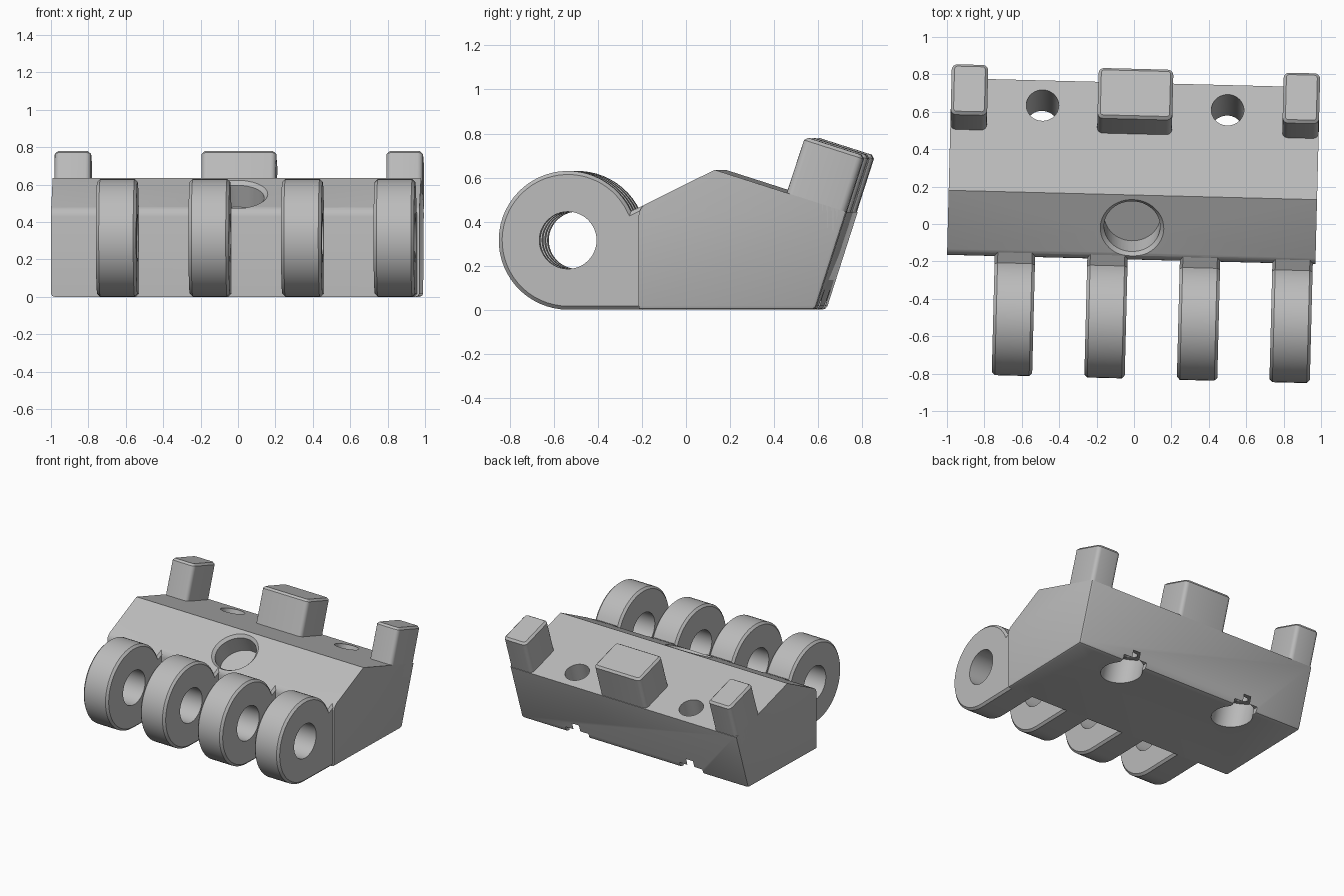
import bpy, bmesh, math
from mathutils import Matrix, Vector

if "Cube" in bpy.data.objects:
    bpy.data.objects.remove(bpy.data.objects["Cube"])

GREY = bpy.data.materials.new("plain_grey")
GREY.diffuse_color = (0.5, 0.5, 0.5, 1)
GREY.use_nodes = True
GREY.node_tree.nodes["Principled BSDF"].inputs["Base Color"].default_value = GREY.diffuse_color
TILT = math.atan(0.32)          # lean of the rear wall and the pegs
SLOPE = math.atan(0.495)        # pitch of the front ramp
YAW = Matrix.Rotation(math.radians(-1.45), 4, 'Z') @ Matrix.Translation((-0.01, 0, 0))


def finish(bm, name):
    bmesh.ops.recalc_face_normals(bm, faces=bm.faces[:])
    me = bpy.data.meshes.new(name)
    bm.to_mesh(me)
    bm.free()
    ob = bpy.data.objects.new(name, me)
    bpy.context.collection.objects.link(ob)
    me.materials.append(GREY)
    return ob


def extrude_x(profile, x0, x1):
    """Extrude a (y, z) profile along x."""
    bm = bmesh.new()
    f = bm.faces.new([bm.verts.new((x0, y, z)) for y, z in profile])
    g = bmesh.ops.extrude_face_region(bm, geom=[f])["geom"]
    bmesh.ops.translate(bm, verts=[v for v in g if isinstance(v, bmesh.types.BMVert)],
                        vec=(x1 - x0, 0, 0))
    bmesh.ops.recalc_face_normals(bm, faces=bm.faces[:])
    return bm


def bevel(bm, rule, width, segments=1):
    edges = [e for e in bm.edges if rule(*[v.co for v in e.verts])]
    bmesh.ops.bevel(bm, geom=edges, offset=width, segments=segments,
                    profile=0.5, affect='EDGES')


def cylinder(top, axis, r0, r1, depth):
    """Cylinder or cone whose r0 end sits at top and which runs along axis."""
    bm = bmesh.new()
    bmesh.ops.create_cone(bm, cap_ends=True, segments=48, radius1=r0, radius2=r1, depth=depth)
    bmesh.ops.translate(bm, verts=bm.verts[:], vec=(0, 0, depth / 2))
    rot = Vector((0, 0, 1)).rotation_difference(Vector(axis)).to_matrix().to_4x4()
    bmesh.ops.transform(bm, matrix=Matrix.Translation(top) @ rot, verts=bm.verts[:])
    return finish(bm, "cutter")


def cut(ob, cutter):
    cutter.hide_render = True
    m = ob.modifiers.new("cut", 'BOOLEAN')
    m.operation = 'DIFFERENCE'
    m.solver = 'EXACT'
    m.object = cutter
    bpy.context.view_layer.objects.active = ob
    bpy.ops.object.modifier_apply(modifier=m.name)
    bpy.data.objects.remove(cutter)


def place(ob):
    ob.matrix_world = YAW
    bpy.ops.object.select_all(action='DESELECT')
    ob.select_set(True)
    bpy.context.view_layer.objects.active = ob
    bpy.ops.object.shade_smooth_by_angle(angle=math.radians(30))


# Main wedge block
W = 0.985
bm = extrude_x([(-0.19, 0), (0.613, 0), (0.755, 0.443), (0.155, 0.635), (-0.19, 0.464)], -W, W)
bevel(bm, lambda a, b: abs(a.x - b.x) > 1 and a.y < 0 and a.z > 0.4, 0.035, 4)
bevel(bm, lambda a, b: (max(a.z, b.z) < 0.01 and min(a.y, b.y) > -0.195
                        and max(a.y, b.y) > 0)
      or (min(a.y, b.y) > 0.6 and abs(a.x - b.x) < 0.01), 0.018, 2)
body = finish(bm, "main_block")

# Angled screw holes with wide recesses below and a small rear slot
down = Vector((0, -math.sin(TILT), -math.cos(TILT)))
for x in (-0.495, 0.495):
    top = Vector((x, 0.622, 0.486))
    cut(body, cylinder(top - down * 0.1, down, 0.087, 0.087, 1.0))
    cut(body, cylinder(top + down * 0.37, down, 0.143, 0.143, 0.4))
    slot = extrude_x([(0.5, -0.1), (0.8, -0.1), (0.8, 0.04), (0.5, 0.04)], x - 0.1, x + 0.1)
    cut(body, finish(slot, "cutter"))

# Blind hole in the front ramp with a chamfered rim
inward = Vector((0, math.sin(SLOPE), -math.cos(SLOPE)))
mouth = Vector((0, -0.022, 0.635 + 0.495 * (-0.022 - 0.155)))
cut(body, cylinder(mouth - inward * 0.1, inward, 0.15, 0.15, 0.25))
cut(body, cylinder(mouth - inward * 0.01, inward, 0.18, 0.145, 0.035))
place(body)

# Hinge knuckles
CY, R = -0.512, 0.315
a0, a1 = math.radians(24.7), math.radians(270)
arc = [(CY + R * math.cos(a0 + (a1 - a0) * i / 40), R + R * math.sin(a0 + (a1 - a0) * i / 40))
       for i in range(41)]
knuckle = arc + [(-0.17, 0), (-0.17, 0.474)]
for i in range(4):
    x = -0.622 + 0.495 * i
    bm = extrude_x(knuckle, x - 0.108, x + 0.108)
    bevel(bm, lambda a, b: abs(a.x - b.x) < 0.01 and min(a.y, b.y) < -0.18, 0.016)
    ob = finish(bm, f"hinge_knuckle_{i + 1}")
    cut(ob, cylinder((x - 0.3, CY, R), (1, 0, 0), 0.13, 0.13, 0.6))
    place(ob)

# Leaning pegs along the rear edge
peg = [(0.455, 0.45), (0.565, 0.785), (0.834, 0.699), (0.722, 0.35)]
for name, x0, x1 in (("left_peg", -W, -0.79), ("middle_peg", -0.2, 0.2), ("right_peg", 0.79, W)):
    bm = extrude_x(peg, x0, x1)
    bevel(bm, lambda a, b: abs(a.x - b.x) < 0.01 and abs(a.z - b.z) > 0.2, 0.03, 4)
    bevel(bm, lambda a, b: min(a.z, b.z) > 0.65, 0.015)
    place(finish(bm, name))
